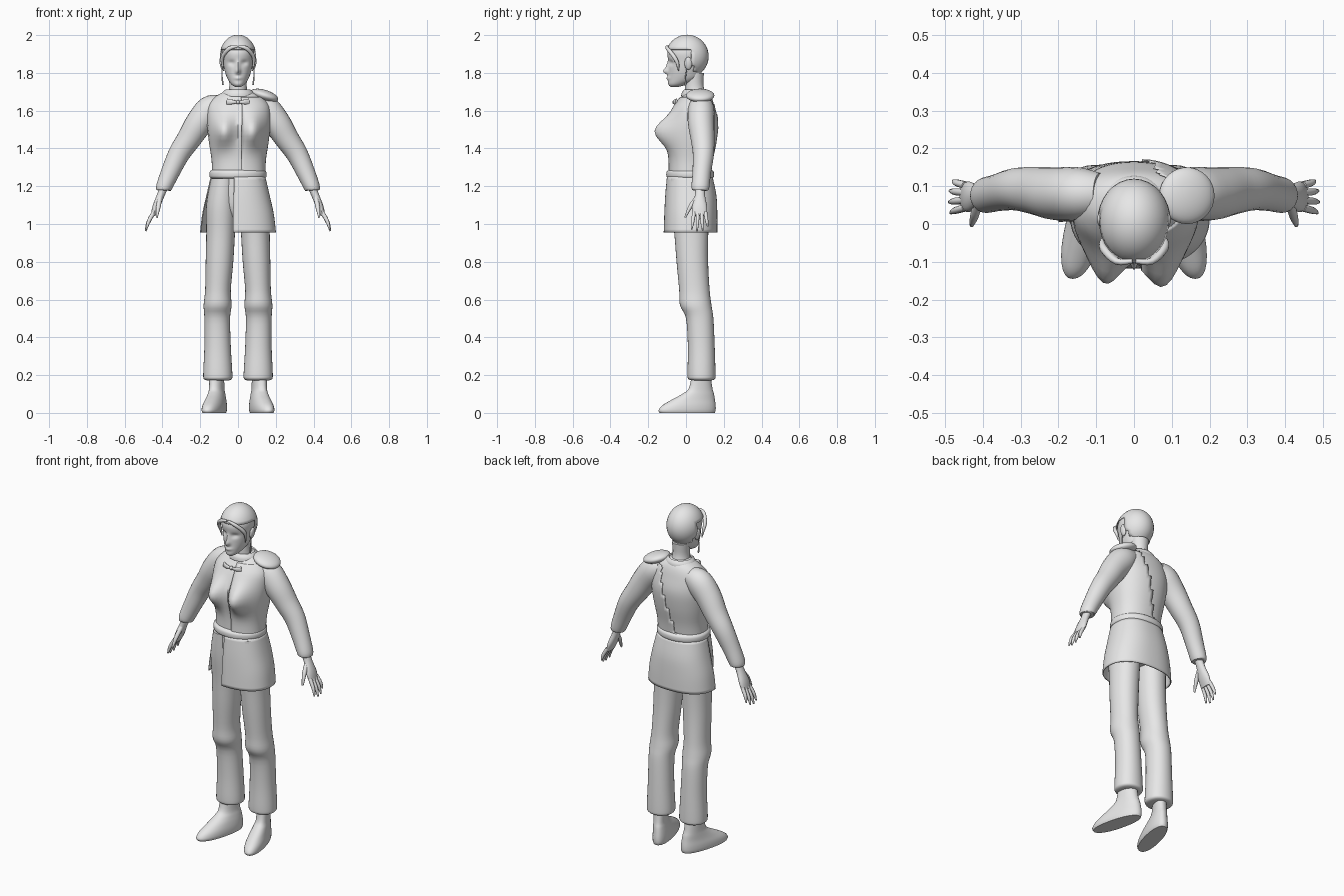
import bpy
import bmesh
import math
from mathutils import Vector, Matrix

default_cube = bpy.data.objects.get("Cube")
if default_cube:
    bpy.data.objects.remove(default_cube)

clay = bpy.data.materials.new("plain grey")
clay.use_nodes = True
clay.diffuse_color = (0.8, 0.8, 0.8, 1)
clay.node_tree.nodes["Principled BSDF"].inputs["Base Color"].default_value = clay.diffuse_color
parts = []


def finish(name, bm, thickness=0):
    """Turn a bmesh into a named part, optionally as a thin shell."""
    bmesh.ops.recalc_face_normals(bm, faces=bm.faces)
    mesh = bpy.data.meshes.new(name)
    bm.to_mesh(mesh)
    bm.free()
    mesh.materials.append(clay)
    part = bpy.data.objects.new(name, mesh)
    bpy.context.collection.objects.link(part)
    if thickness:
        shell = part.modifiers.new("shell", "SOLIDIFY")
        shell.thickness = thickness
        shell.offset = 0
    parts.append(part)
    return part


def refine(rows, steps):
    """Catmull-Rom interpolation through rows of numbers."""
    result = []
    last = len(rows) - 1
    for i in range(last):
        a, b, c, d = rows[max(i - 1, 0)], rows[i], rows[i + 1], rows[min(i + 2, last)]
        for k in range(steps):
            t = k / steps
            result.append([
                q + t * ((r - p) + t * ((2 * p - 5 * q + 4 * r - s) + t * (3 * q - p - 3 * r + s))) / 2
                for p, q, r, s in zip(a, b, c, d)])
    result.append(list(rows[last]))
    return result


def skin(name, rings, keep=None, thickness=0):
    """Bridge rings of points; keep() picks the faces of an open shell."""
    bm = bmesh.new()
    loops = [[bm.verts.new(point) for point in ring] for ring in rings]
    for low, high in zip(loops, loops[1:]):
        for i in range(len(low)):
            j = (i + 1) % len(low)
            bm.faces.new((low[i], low[j], high[j], high[i]))
    if keep:
        unwanted = [f for f in bm.faces if not keep(f.calc_center_median())]
        bmesh.ops.delete(bm, geom=unwanted, context="FACES")
    else:
        bm.faces.new(loops[0])
        bm.faces.new(loops[-1])
    return finish(name, bm, thickness)


def power(value, exponent):
    return math.copysign(abs(value) ** exponent, value)


def stack(name, rows, square=1.0, steps=4, sides=32, shape=None, grow=0, keep=None, thickness=0):
    """Level rings, each row being height, centre x, half width, front y, back y."""
    rings = []
    for z, cx, half, front, back in refine(rows, steps):
        ring = []
        for i in range(sides):
            a = math.tau * i / sides
            p = Vector((cx + (half + grow) * power(math.cos(a), square),
                        (front + back) / 2 + ((back - front) / 2 + grow) * power(math.sin(a), square), z))
            ring.append(shape(p) if shape else p)
        rings.append(ring)
    return skin(name, rings, keep, thickness)


def tube(name, rows, sides=16, steps=4):
    """Rings square to a path, each row being x, y, z, radius across, radius along y."""
    rows = refine(rows, steps)
    points = [Vector(row[:3]) for row in rows]
    rings = []
    for i, row in enumerate(rows):
        along = points[min(i + 1, len(points) - 1)] - points[max(i - 1, 0)]
        across = along.cross(Vector((0, 1, 0))).normalized()
        depth = across.cross(along).normalized()
        rings.append([points[i] + across * row[3] * math.cos(a) + depth * row[4] * math.sin(a)
                      for a in (math.tau * k / sides for k in range(sides))])
    return skin(name, rings)


def ellipsoid(name, centre, radii, tilt=0, keep=None, thickness=0):
    bm = bmesh.new()
    place = Matrix.Translation(centre) @ Matrix.Rotation(tilt, 4, "Y") @ Matrix.Diagonal((*radii, 1))
    bmesh.ops.create_uvsphere(bm, u_segments=32, v_segments=20, radius=1, matrix=place)
    if keep:
        unwanted = [f for f in bm.faces if not keep(f.calc_center_median())]
        bmesh.ops.delete(bm, geom=unwanted, context="FACES")
    return finish(name, bm, thickness)


def bump(dx, dz, wide, tall):
    return math.exp(-(dx / wide) ** 2 - (dz / tall) ** 2)


# Torso with a shaped bust, and the overlapping left jacket panel
def bust(p):
    if p.y < 0:
        p.y -= 0.08 * bump(abs(p.x) - 0.078, p.z - 1.49, 0.055, 0.075)
    return p


torso = [(1.26, 0, .138, -.085, .125), (1.34, 0, .14, -.085, .135), (1.44, 0, .155, -.09, .155),
         (1.54, 0, .165, -.085, .165), (1.62, 0, .16, -.06, .15), (1.67, 0, .125, -.025, .135),
         (1.7, 0, .075, 0, .115), (1.71, 0, .05, .01, .1)]
stack("jacket_body", torso, 0.9, sides=64, shape=bust)
stack("jacket_left_panel", torso[:-2], 0.9, sides=64, shape=bust, grow=0.006, thickness=0.004,
      keep=lambda c: c.x > (0.02 if c.y < 0 else 0.25 * (c.z - 1.4)))

# Belt and wrap skirt, open over the right thigh
stack("belt", [(1.24, 0, .138, -.09, .135), (1.25, 0, .15, -.103, .147),
               (1.275, 0, .15, -.103, .147), (1.287, 0, .138, -.09, .135)], 0.95, sides=48)
stack("skirt", [(.955, 0, .198, -.115, .163), (1.05, 0, .187, -.112, .163),
                (1.15, 0, .165, -.107, .158), (1.25, 0, .142, -.098, .138)], 0.85, sides=64,
      keep=lambda c: c.y > 0 or c.x > -0.02, thickness=0.006)
stack("hips", [(1.02, 0, .06, -.03, .1), (1.08, 0, .14, -.065, .13),
               (1.16, 0, .15, -.08, .14), (1.26, 0, .135, -.085, .125)])

# Neck, collar and bow
stack("neck", [(1.66, 0, .06, .0, .11), (1.7, 0, .05, -.005, .1),
               (1.74, 0, .046, -.005, .092), (1.8, 0, .05, 0, .095)])
stack("collar", [(1.675, 0, .085, -.022, .125), (1.695, 0, .078, -.018, .122),
                 (1.71, 0, .062, -.005, .11)], keep=lambda c: True, thickness=0.008)
ellipsoid("bow_knot", (0, -.062, 1.645), (.011, .01, .011))


# Head with brow, nose, lips and eye hollows
def face(p):
    if p.y < -0.02:
        p.y -= 0.026 * bump(p.x, p.z - 1.808, 0.012, 0.016)
        p.y -= 0.012 * bump(p.x, p.z - 1.835, 0.01, 0.025)
        p.y -= 0.009 * bump(p.x, p.z - 1.772, 0.02, 0.009)
        p.y += 0.012 * bump(abs(p.x) - 0.034, p.z - 1.853, 0.018, 0.013)
    return p


stack("head", [(1.726, 0, .016, -.082, -.04), (1.74, 0, .036, -.094, .01), (1.77, 0, .056, -.094, .07),
               (1.81, 0, .07, -.092, .085), (1.86, 0, .08, -.093, .1), (1.91, 0, .085, -.098, .105),
               (1.96, 0, .07, -.075, .085), (1.985, 0, .04, -.04, .05)],
      steps=7, sides=64, shape=face)
ellipsoid("hair_cap", (0, .006, 1.888), (.095, .112, .112), thickness=0.004,
          keep=lambda c: c.z > 1.925 or c.y > 0.025 + 0.4 * max(0, 1.86 - c.z))

# Left shoulder pad
ellipsoid("left_shoulder_pad", (.14, .075, 1.68), (.076, .075, .03), tilt=0.3)

for side, label in ((1, "left"), (-1, "right")):
    def mirrored(rows):
        return [(side * row[0], *row[1:]) for row in rows]

    def mirrored_stack(rows):
        return [(row[0], side * row[1], *row[2:]) for row in rows]

    # Trouser leg with a gathered hem
    stack(label + "_trouser_leg", mirrored_stack([
        (.172, .107, .058, .03, .135), (.18, .107, .074, .012, .153), (.21, .107, .077, .008, .156),
        (.35, .108, .07, .01, .152), (.5, .11, .068, .0, .145), (.57, .108, .074, -.032, .135),
        (.65, .106, .068, -.036, .125), (.8, .098, .073, -.05, .117), (.95, .092, .076, -.062, .118),
        (1.1, .088, .08, -.08, .125), (1.24, .075, .068, -.085, .12)]), 0.95)

    # Shoe, turned outward toward the toe
    def turn_out(p):
        p.x -= side * 0.24 * (p.y - 0.08)
        return p

    stack(label + "_shoe", mirrored_stack([
        (0, .108, .05, -.14, .152), (.015, .108, .054, -.145, .157), (.04, .108, .053, -.125, .157),
        (.07, .108, .047, -.075, .153), (.1, .11, .041, -.02, .148), (.13, .112, .037, .015, .14),
        (.2, .113, .037, .03, .13)]), 0.9, shape=turn_out)

    # Sleeve and cuff
    tube(label + "_sleeve", mirrored([
        (.09, .08, 1.63, .055, .055), (.145, .08, 1.605, .076, .07), (.205, .08, 1.535, .073, .07),
        (.26, .088, 1.45, .064, .063), (.313, .092, 1.37, .057, .056), (.36, .083, 1.27, .049, .049),
        (.392, .076, 1.195, .042, .047), (.396, .075, 1.178, .035, .04)]), sides=24)

    # Hand: palm, four fingers and thumb
    tube(label + "_palm", mirrored([
        (.39, .075, 1.2, .022, .026), (.41, .074, 1.15, .02, .027),
        (.434, .072, 1.09, .019, .04), (.45, .072, 1.045, .012, .038)]))
    for finger, reach in enumerate((0.09, 0.1, 0.095, 0.075)):
        spread = finger - 1.5
        start = Vector((.446, .073 + spread * .02, 1.062))
        tip = start + Vector((.43, spread * .1, -1)) * reach
        middle = start.lerp(tip, 0.55) + Vector((.006, 0, 0))
        tube(label + "_finger_" + str(finger), mirrored([
            (*start, .011, .01), (*middle, .01, .009), (*tip, .004, .004)]), sides=10)
    tube(label + "_thumb", mirrored([
        (.412, .06, 1.14, .012, .014), (.422, .022, 1.09, .012, .011),
        (.43, -.004, 1.035, .005, .005)]), sides=10)

    # Ear, drop earring, parted front lock and bow wing
    ellipsoid(label + "_ear", (side * .086, .012, 1.85), (.011, .02, .034), tilt=side * 0.15)
    tube(label + "_earring", mirrored([
        (.085, .005, 1.825, .003, .003), (.084, -.002, 1.78, .003, .003),
        (.08, -.002, 1.735, .005, .005)]), sides=8)
    tube(label + "_front_lock", mirrored([
        (.004, -.098, 1.94, .006, .006), (.045, -.099, 1.93, .011, .009),
        (.08, -.066, 1.89, .01, .011), (.083, -.045, 1.85, .007, .009),
        (.077, -.04, 1.81, .002, .002)]), sides=12)
    tube(label + "_bow_wing", mirrored([
        (.004, -.062, 1.645, .005, .005), (.03, -.062, 1.646, .012, .007),
        (.058, -.05, 1.648, .016, .006)]), sides=12)

# Smooth shading with crisp hems
bpy.ops.object.select_all(action="DESELECT")
for part in parts:
    part.select_set(True)
bpy.context.view_layer.objects.active = parts[0]
bpy.ops.object.shade_smooth_by_angle(angle=math.radians(50))
